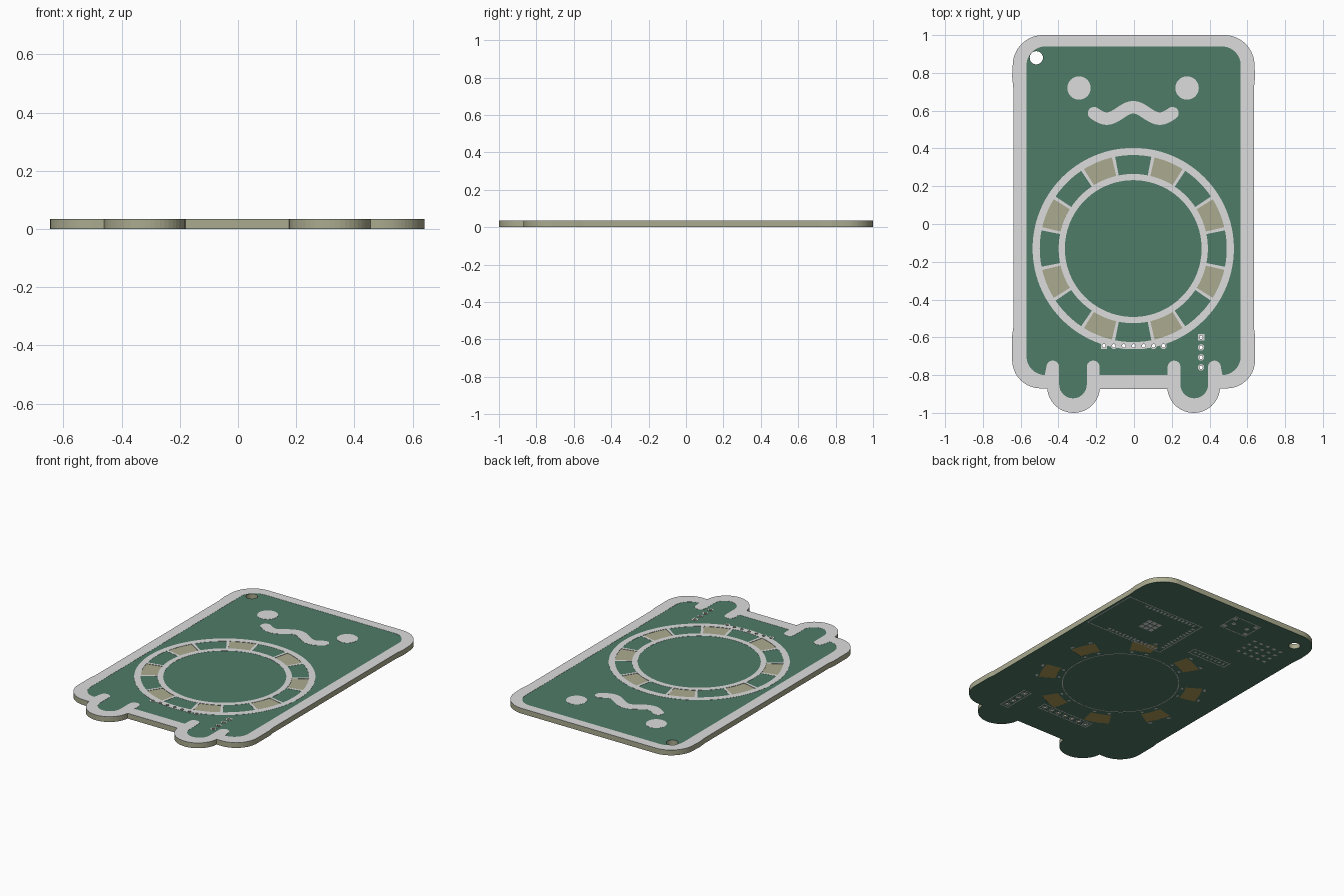
import bpy, bmesh, math
from math import sin, cos, pi, radians

if "Cube" in bpy.data.objects:
    bpy.data.objects.remove(bpy.data.objects["Cube"])


def material(name, rgb):
    m = bpy.data.materials.new(name)
    m.diffuse_color = (*rgb, 1)
    m.use_nodes = True
    m.node_tree.nodes["Principled BSDF"].inputs["Base Color"].default_value = m.diffuse_color
    return m


TAN = material("board_tan", (0.41, 0.41, 0.28))
GREEN = material("mask_green", (0.08, 0.20, 0.14))
WHITE = material("print_white", (0.72, 0.72, 0.72))
GOLD = material("window_gold", (0.42, 0.33, 0.09))
CX, CY = -0.004, -0.13          # ring centre


# ---- 2D loop helpers ----
def arc(x, y, r, a0, a1, n=16):
    return [(x + r * cos(radians(a0 + (a1 - a0) * i / n)),
             y + r * sin(radians(a0 + (a1 - a0) * i / n))) for i in range(n + 1)]


def circle(x, y, r, n=32):
    return arc(x, y, r, 0, 360, n)[:-1]


def rect(x, y, w, h):
    return [(x - w / 2, y - h / 2), (x + w / 2, y - h / 2),
            (x + w / 2, y + h / 2), (x - w / 2, y + h / 2)]


def frame(x, y, w, h, t=0.008):
    return [rect(x, y, w, h), rect(x, y, w - 2 * t, h - 2 * t)]


def sector(r0, r1, mid, half):
    return arc(CX, CY, r1, mid - half, mid + half, 8) + arc(CX, CY, r0, mid + half, mid - half, 8)


def mirrored(half, dx=-0.002):
    pts = half + [(-x, y) for x, y in reversed(half)]
    return [(x + dx, y) for x, y in pts]


def stroke(pts, w):
    """Round-ended band along a path."""
    left, right = [], []
    for i, (x, y) in enumerate(pts):
        a, b = pts[max(i - 1, 0)], pts[min(i + 1, len(pts) - 1)]
        t = math.atan2(b[1] - a[1], b[0] - a[0])
        left.append((x - sin(t) * w / 2, y + cos(t) * w / 2))
        right.append((x + sin(t) * w / 2, y - cos(t) * w / 2))
        if i == 0:
            start = math.degrees(t)
    end = math.degrees(t)
    cap1 = arc(*pts[-1], w / 2, end + 90, end - 90, 10)[1:-1]
    cap0 = arc(*pts[0], w / 2, start - 90, start - 270, 10)[1:-1]
    return left + cap1 + right[::-1] + cap0


def plate(name, loops, z0, z1, mat):
    """Filled flat plate; nested loops become holes."""
    cu = bpy.data.curves.new(name, 'CURVE')
    cu.dimensions, cu.fill_mode, cu.extrude = '2D', 'BOTH', (z1 - z0) / 2
    for loop in loops:
        sp = cu.splines.new('POLY')
        sp.points.add(len(loop) - 1)
        for p, (x, y) in zip(sp.points, loop):
            p.co = (x, y, 0, 1)
        sp.use_cyclic_u = True
    tmp = bpy.data.objects.new(name + "_curve", cu)
    bpy.context.collection.objects.link(tmp)
    dg = bpy.context.evaluated_depsgraph_get()
    me = bpy.data.meshes.new_from_object(tmp.evaluated_get(dg))
    bpy.data.objects.remove(tmp)
    bm = bmesh.new()
    bm.from_mesh(me)
    bmesh.ops.remove_doubles(bm, verts=bm.verts, dist=1e-5)
    bmesh.ops.translate(bm, verts=bm.verts, vec=(0, 0, (z0 + z1) / 2))
    bmesh.ops.recalc_face_normals(bm, faces=bm.faces)
    for f in bm.faces:
        f.smooth = False
        f.material_index = 0
    bm.to_mesh(me)
    bm.free()
    me.materials.clear()
    me.materials.append(mat)
    ob = bpy.data.objects.new(name, me)
    bpy.context.collection.objects.link(ob)
    return ob


# ---- shared outlines ----
outline = mirrored(
    arc(0.48, 0.84, 0.16, 90, 0) + [(0.643, 0.78), (0.637, 0.72), (0.637, -0.55), (0.643, -0.59)]
    + arc(0.493, -0.72, 0.15, 0, -90) + arc(0.318, -0.86, 0.14, -4, -176, 24) + [(0.178, -0.874)])
inner = mirrored(
    arc(0.467, 0.84, 0.10, 90, 0) + arc(0.467, -0.70, 0.10, 0, -88)
    + arc(0.428, -0.757, 0.034, 0, 180, 10) + arc(0.321, -0.85, 0.073, 0, -180)
    + arc(0.214, -0.757, 0.034, 0, 180, 10) + [(0.18, -0.80)])
pins = [(-0.159 + 0.0525 * i, -0.645) for i in range(7)] + [(0.355, -0.6 - 0.053 * i) for i in range(4)]
HOLE = (-0.517, 0.88)
drills = [circle(*HOLE, 0.035)] + [circle(x, y, 0.0095, 12) for x, y in pins]
window_angles = [22.5 + 45 * i for i in range(8)]
windows = [sector(0.395, 0.495, a, 9.3) for a in window_angles]

# ---- board core and solder mask layers ----
plate("board_core", [outline] + drills, 0.0015, 0.033, TAN)
plate("top_mask", [outline] + drills + windows, 0.033, 0.034, GREEN)
plate("bottom_mask", [outline] + drills + windows, 0.0006, 0.0015, GREEN)
plate("bottom_windows", windows, 0.0009, 0.0015, GOLD)

# ---- white print on the front face ----
T0, T1 = 0.034, 0.035
border = plate("border_print", [outline, inner], T0, T1, WHITE)
cells = [sector(0.395, 0.495, 45 * i, 11.2) for i in range(8)]
ring = plate("ring_print", [circle(CX, CY, 0.533, 96), circle(CX, CY, 0.362, 96)] + windows + cells,
             T0, T1, WHITE)
for s, n in ((-1, "left"), (1, "right")):
    plate(n + "_eye", [circle(-0.005 + s * 0.286, 0.72, 0.062)], T0, T1, WHITE)
xs = [-0.208 + 0.416 * i / 40 for i in range(41)]
plate("moustache", [stroke([(x - 0.004, 0.588 + 0.03 * cos(2 * pi * x / 0.28)) for x in xs], 0.066)],
      T0, T1, WHITE)

# drill the holes through print that overlaps them
cutter = plate("drill_cutter", drills, -0.1, 0.1, WHITE)
cutter.hide_render = True
for ob in (ring, border):
    mod = ob.modifiers.new("drill", 'BOOLEAN')
    mod.operation, mod.solver, mod.object = 'DIFFERENCE', 'EXACT', cutter
    bpy.context.view_layer.objects.active = ob
    bpy.ops.object.modifier_apply(modifier="drill")
bpy.data.objects.remove(cutter)

# ---- pin pads on both faces (first pin of each row is square) ----
pads = []
for i, (x, y) in enumerate(pins):
    pads += [rect(x, y, 0.034, 0.034) if i in (0, 7) else circle(x, y, 0.017, 16),
             circle(x, y, 0.0095, 12)]
plate("top_pin_pads", pads, T0, T1, WHITE)
plate("bottom_pin_pads", pads, 0, 0.0006, WHITE)

# ---- print and pads on the back face ----
B0, B1 = 0, 0.0006
# radio module: outline, centre pad grid and edge pins
module = frame(0.335, 0.50, 0.57, 0.40, 0.006)
module += [rect(0.30 + 0.036 * i, 0.51 + 0.036 * j, 0.029, 0.029) for i in (-1, 0, 1) for j in (-1, 0, 1)]
module += [rect(0.10 + 0.028 * i, y, 0.014, 0.022) for i in range(14) for y in (0.325, 0.675)]
module += [rect(0.075, 0.36 + 0.028 * i, 0.022, 0.014) for i in range(11)]
plate("radio_module_pads", module, B0, B1, WHITE)

# small parts: socket, button, header frames and chips
plate("socket_print", frame(-0.12, 0.85, 0.20, 0.15, 0.006)
      + [circle(-0.12 + s * 0.05, 0.85, 0.014, 12) for s in (-1, 1)]
      + [rect(-0.12 + s * 0.08, 0.85 + t * 0.05, 0.025, 0.025) for s in (-1, 1) for t in (-1, 1)],
      B0, B1, WHITE)
plate("chip_pads", [rect(-0.50 + 0.05 * i, 0.62 + 0.05 * j, 0.022, 0.018)
                    for i in range(5) for j in range(4)], B0, B1, WHITE)
plate("connector_pads", frame(-0.22, 0.44, 0.28, 0.06, 0.006)
      + [rect(-0.33 + 0.031 * i, 0.44, 0.012, 0.02) for i in range(8)], B0, B1, WHITE)
plate("header_frames", frame(0.355, -0.68, 0.062, 0.225, 0.006)
      + frame(-0.0015, -0.645, 0.375, 0.062, 0.006), B0, B1, WHITE)

# light pads around each window, and the thin inner circle
leds = []
for a in window_angles:
    for r in (0.375, 0.512):
        for d in (-7, 7):
            if r < 0.5 or sin(radians(a)) > -0.8:
                leds.append(sector(r - 0.007, r + 0.007, a + d, 1.4))
plate("light_pads", leds, B0, B1, WHITE)
plate("inner_circle_print", [circle(CX, CY, 0.352, 72), circle(CX, CY, 0.347, 72)], B0, B1, WHITE)
